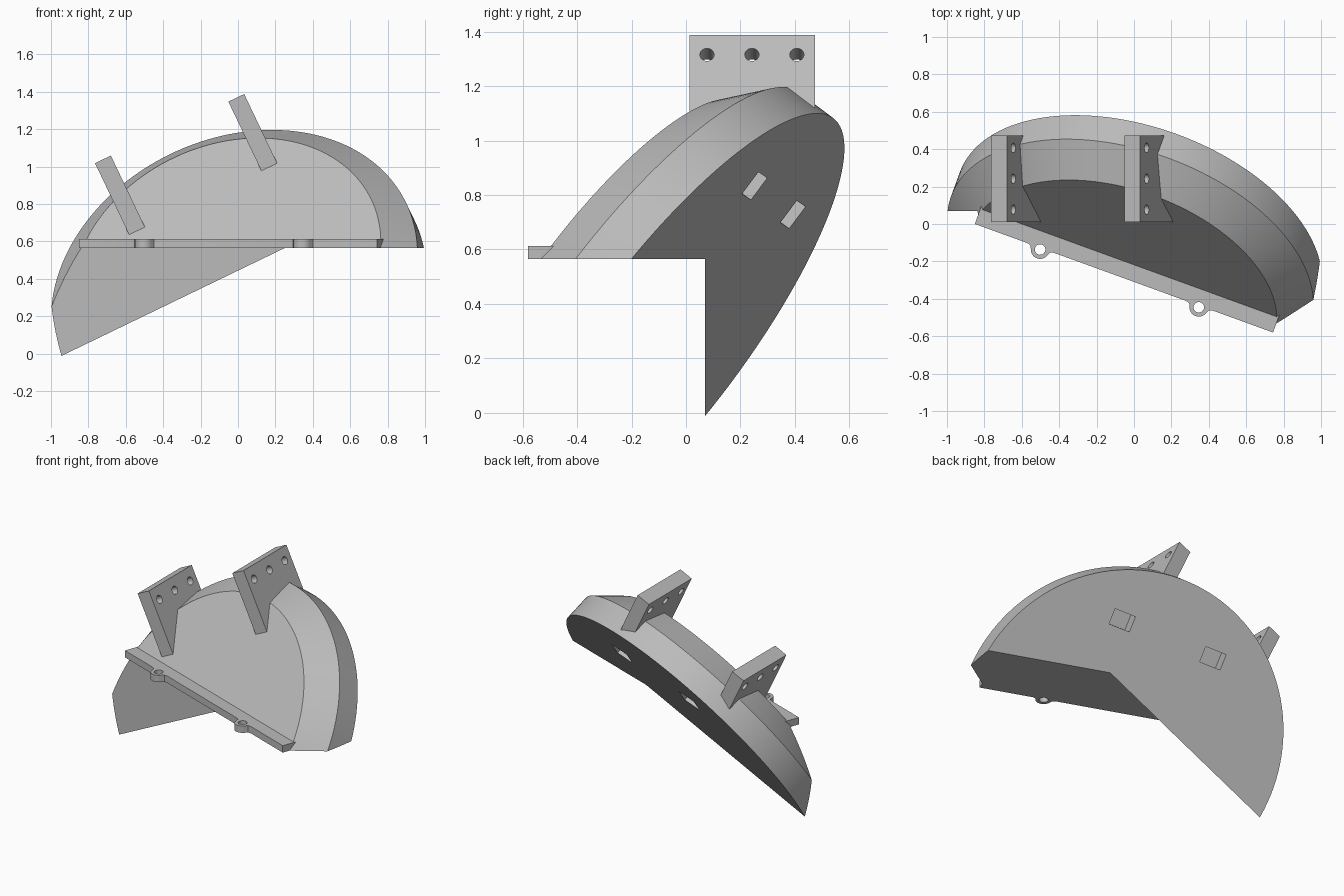
import bpy
import bmesh
from math import sin, cos, pi, radians
from mathutils import Matrix, Vector

if "Cube" in bpy.data.objects:
    bpy.data.objects.remove(bpy.data.objects["Cube"], do_unlink=True)

# One plain grey for everything
grey = bpy.data.materials.new("plain grey")
grey.use_nodes = True
GREY = (0.5, 0.5, 0.5, 1)
grey.diffuse_color = GREY
grey.node_tree.nodes["Principled BSDF"].inputs["Base Color"].default_value = GREY


def loft(name, sections, frame=Matrix()):
    """Solid through equal-sized outlines; sections = [(points, height), ...]."""
    bm = bmesh.new()
    rings = [[bm.verts.new((x, y, h)) for x, y in pts] for pts, h in sections]
    for a, b in zip(rings, rings[1:]):
        for i in range(len(a)):
            j = (i + 1) % len(a)
            bm.faces.new((a[i], a[j], b[j], b[i]))
    bm.faces.new(rings[0][::-1])
    bm.faces.new(rings[-1])
    bm.transform(frame)
    bmesh.ops.recalc_face_normals(bm, faces=bm.faces)
    mesh = bpy.data.meshes.new(name)
    bm.to_mesh(mesh)
    bm.free()
    mesh.materials.append(grey)
    obj = bpy.data.objects.new(name, mesh)
    bpy.context.collection.objects.link(obj)
    return obj


def circle(x, y, r, n):
    return [(x + r * cos(2 * pi * i / n), y + r * sin(2 * pi * i / n)) for i in range(n)]


def rect(x0, x1, y0, y1):
    return [(x0, y0), (x1, y0), (x1, y1), (x0, y1)]


def activate(obj):
    bpy.ops.object.select_all(action="DESELECT")
    obj.select_set(True)
    bpy.context.view_layer.objects.active = obj


def cut(obj, cutters):
    activate(obj)
    for c in cutters:
        c.hide_render = True
        mod = obj.modifiers.new("cut", "BOOLEAN")
        mod.operation = "DIFFERENCE"
        mod.solver = "EXACT"
        mod.object = c
        bpy.ops.object.modifier_apply(modifier=mod.name)
        bpy.data.objects.remove(c, do_unlink=True)


def smooth(obj):
    activate(obj)
    bpy.ops.object.shade_smooth_by_angle(angle=radians(25))


# Tilted chamfered disc
yaw = Matrix.Rotation(radians(-20), 4, "Z")
tilt = yaw @ Matrix.Rotation(radians(54.7), 4, "X")
CU, CV, R = 0.05, 0.184, 1.02
disc = loft("disc_body", [(circle(CU, CV, r, 128), h)
                          for r, h in ((R, 0.203), (R, 0.37), (0.86, 0.521))], tilt)

# Lower front corner removed, and two pockets in the back face
LEDGE = 0.565
cutters = [loft("corner_cutter", [(rect(-2, 2, -2, 0.07), -1), (rect(-2, 2, -2, 0.07), LEDGE)])]
for u, v in ((0.20, 0.877), (-0.416, 0.748)):
    frame = tilt @ Matrix.Translation((u, v, 0)) @ Matrix.Rotation(radians(11), 4, "Z")
    pocket = rect(-0.07, 0.07, -0.05, 0.05)
    cutters.append(loft("pocket_cutter", [(pocket, 0.1), (pocket, 0.303)], frame))
cut(disc, cutters)
smooth(disc)

# Two leaning bracket plates, each with three holes
a = radians(25.5)
lean = Matrix(((0, -sin(a), cos(a)), (1, 0, 0), (0, cos(a), sin(a)))).to_4x4()
Y0, Y1, TOP, HALF = 0.012, 0.473, 0.4, 0.047
side = [(Y0, -0.1), (Y1, 0.1), (Y1, TOP), (Y0, TOP)]
for name, x, z in (("left_bracket", 0.163, 1.007), ("right_bracket", -0.55, 0.678)):
    frame = Matrix.Translation((x, 0, z)) @ lean
    plate = loft(name, [(side, -HALF), (side, HALF)], frame)
    holes = []
    for y in (0.077, 0.242, 0.407):
        ring = circle(y, 0.319, 0.026, 24)
        holes.append(loft("hole_cutter", [(ring, -0.1), (ring, 0.1)], frame))
    cut(plate, holes)
    smooth(plate)

# Front rail with two rounded ears
EDGE, EAR_Y, EAR_R = -0.291, -0.3, 0.05
ears = (-0.425, 0.478)
outline = [(0.897, -0.16), (-0.8, -0.19), (-0.8, EDGE)]
for u in ears:
    outline += [(u - 0.075, EDGE), (u - 0.056, EDGE - 0.006)]
    for i in range(13):
        t = pi + radians(15) + (pi - radians(30)) * i / 12
        outline.append((u + EAR_R * cos(t), EAR_Y + EAR_R * sin(t)))
    outline += [(u + 0.056, EDGE - 0.006), (u + 0.075, EDGE)]
outline.append((0.897, EDGE))
rail = loft("front_rail", [(outline, LEDGE), (outline, 0.612)], yaw)
holes = []
for u in ears:
    ring = circle(u, EAR_Y, 0.028, 24)
    holes.append(loft("hole_cutter", [(ring, 0.4), (ring, 0.8)], yaw))
cut(rail, holes)
smooth(rail)
